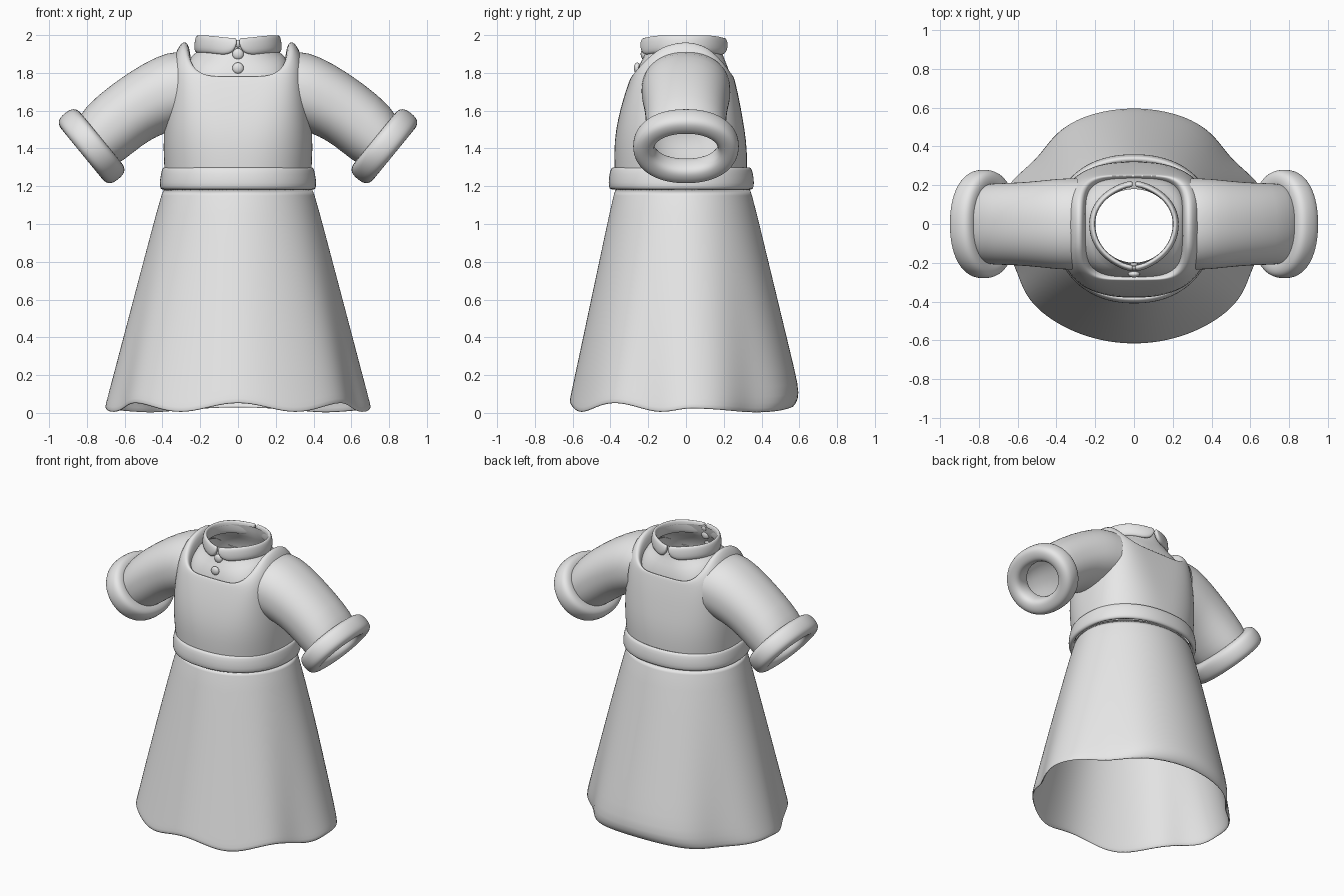
import bpy, bmesh, math
from mathutils import Vector

old = bpy.data.objects.get("Cube")
if old:
    bpy.data.objects.remove(old)

SEGS = 64
ANGLES = [2 * math.pi * i / SEGS for i in range(SEGS)]

cloth = bpy.data.materials.new("pale grey cloth")
cloth.use_nodes = True
grey = (0.8, 0.8, 0.8, 1)
cloth.diffuse_color = grey
cloth.node_tree.nodes["Principled BSDF"].inputs["Base Color"].default_value = grey


def power(v, n):
    return math.copysign(abs(v) ** (2 / n), v)


def ring(rx, front, back, z_front, z_side=None, n=2.0):
    """Rounded horizontal loop whose height may arch up at the sides."""
    rise = 0 if z_side is None else z_side - z_front
    pts = []
    for t in ANGLES:
        s = power(math.sin(t), n)
        y = s * (back if s > 0 else front)
        pts.append(Vector((rx * power(math.cos(t), n), y, z_front + rise * (1 - s * s))))
    return pts


def loft(name, rings, wrap=True, loop=False, mirror=False, thick=0, level=1):
    """Skin a list of point rows with quads, then smooth it."""
    bm = bmesh.new()
    rows = [[bm.verts.new(p) for p in r] for r in rings]
    pairs = list(zip(rows, rows[1:])) + ([(rows[-1], rows[0])] if loop else [])
    for a, b in pairs:
        count = len(a)
        for i in range(count if wrap else count - 1):
            j = (i + 1) % count
            bm.faces.new((a[i], a[j], b[j], b[i]))
    bmesh.ops.recalc_face_normals(bm, faces=bm.faces)
    mesh = bpy.data.meshes.new(name)
    bm.to_mesh(mesh)
    bm.free()
    mesh.materials.append(cloth)
    mesh.shade_smooth()
    obj = bpy.data.objects.new(name, mesh)
    bpy.context.collection.objects.link(obj)
    if mirror:
        mod = obj.modifiers.new("Mirror", 'MIRROR')
        mod.use_mirror_merge = False
    if thick:
        mod = obj.modifiers.new("Solidify", 'SOLIDIFY')
        mod.thickness = thick
    mod = obj.modifiers.new("Subdivision", 'SUBSURF')
    mod.levels = mod.render_levels = level
    return obj


# Skirt: flared cone whose folds and wavy hem grow towards the floor
def bump(deg, centre, width):
    return math.exp(-((deg - centre) / width) ** 2)


def skirt_ring(f, curl=0):
    pts = []
    base = ring(0.395 + 0.315 * f, 0.375 + 0.245 * f, 0.34 + 0.285 * f, 0)
    for t, p in zip(ANGLES, base):
        side = math.degrees(math.asin(max(-1, min(1, math.sin(t)))))
        fold = 1 - f * f * (0.09 * bump(side, 38, 16) + 0.06 * bump(side, -22, 13))
        u = math.radians(side + 90)
        wave = 0.028 + 0.025 * math.cos(7 * u) if side < 0 else 0.012 + 0.012 * math.cos(4 * u)
        p = p * fold
        if side > 0:
            p.y *= 1 - curl * math.sin(t)
        p.z = 1.2 * (1 - f) + wave * f
        pts.append(p)
    return pts


loft("skirt", [skirt_ring(f, c) for f, c in
               ((0, 0), (0.25, 0), (0.5, 0), (0.75, 0), (0.9, 0), (0.96, 0.025), (1, 0.1))],
     thick=0.012)

# Waistband
loft("waistband", [ring(*r, n=2.2) for r in (
    (0.38, 0.36, 0.32, 1.185), (0.405, 0.4, 0.35, 1.18), (0.416, 0.41, 0.36, 1.195),
    (0.413, 0.41, 0.36, 1.24), (0.403, 0.4, 0.35, 1.29), (0.395, 0.39, 0.34, 1.302),
    (0.37, 0.36, 0.31, 1.295))], loop=True)

# Pinafore bodice arching over the shoulders to a square neckline
loft("bodice", [ring(*r) for r in (
    (0.385, 0.375, 0.32, 1.22, 1.22, 2.3), (0.392, 0.38, 0.325, 1.32, 1.32, 2.4),
    (0.397, 0.38, 0.32, 1.44, 1.47, 2.6), (0.378, 0.36, 0.3, 1.56, 1.65, 3),
    (0.355, 0.33, 0.28, 1.67, 1.81, 3.5), (0.335, 0.305, 0.262, 1.745, 1.91, 4),
    (0.3, 0.294, 0.255, 1.772, 1.967, 4.5), (0.278, 0.288, 0.25, 1.782, 1.975, 4.5),
    (0.258, 0.28, 0.243, 1.778, 1.95, 4.5), (0.25, 0.262, 0.225, 1.75, 1.88, 4.5))])

# Blouse yoke and neck
loft("blouse", [ring(*r) for r in (
    (0.28, 0.285, 0.245, 1.68, 1.78, 3.5), (0.265, 0.275, 0.238, 1.78, 1.87, 3.2),
    (0.235, 0.245, 0.215, 1.85, 1.9, 2.6), (0.207, 0.212, 0.19, 1.9, 1.915, 2),
    (0.2, 0.2, 0.18, 1.97, 1.97, 2))])

# Collar: two turned-down halves with rounded corners, pointed front and back
rows = []
STEPS = 36
for i in range(STEPS + 1):
    t = math.radians(-88 + 176 * i / STEPS)
    end = min(1, min(i, STEPS - i) / 5)
    drop = 0.04 + 0.05 * math.sqrt(1 - (1 - end) ** 2)
    depth = (0.205 if t < 0 else 0.185) * (1 + 0.06 * abs(math.sin(t)) ** 12)
    top = 2.0 - 0.015 * abs(math.sin(t)) ** 6
    rows.append([Vector(((0.205 + o) * math.cos(t), (depth + o) * math.sin(t), top - d * drop))
                 for o, d in ((0, 1), (-0.006, 0.5), (-0.004, 0.1), (0.004, 0), (0.016, 0.02),
                              (0.024, 0.3), (0.028, 0.75), (0.022, 1.02), (0.01, 1.06))])
rows = [[sum(rows[0], Vector()) / 9] * 9] + rows + [[sum(rows[-1], Vector()) / 9] * 9]
loft("collar", rows, mirror=True)


# Sleeves: each loop is set by its top and bottom point and its depth
def sleeve_ring(top, bottom, depth):
    top, bottom = Vector((top[0], 0, top[1])), Vector((bottom[0], 0, bottom[1]))
    mid, half = (top + bottom) / 2, (top - bottom) / 2
    return [mid + half * power(math.sin(t), 2.2) + Vector((0, depth * power(math.cos(t), 2.2), 0))
            for t in ANGLES]


loft("sleeve", [sleeve_ring(*r) for r in (
    ((0.28, 1.91), (0.31, 1.51), 0.235), ((0.37, 1.912), (0.39, 1.48), 0.235),
    ((0.5, 1.852), (0.47, 1.445), 0.222), ((0.66, 1.747), (0.56, 1.375), 0.212),
    ((0.82, 1.615), (0.63, 1.32), 0.21), ((0.863, 1.518), (0.687, 1.302), 0.2))], mirror=True)

# Cuffs: thick rounded band around the sleeve end
centre, axis, up = Vector((0.775, 0, 1.412)), Vector((0.77, 0, -0.63)), Vector((0.63, 0, 0.77))
cuff = []
for k in range(16):
    a = 2 * math.pi * k / 16
    along = 0.068 * power(math.cos(a), 2.8)
    out = 0.057 * power(math.sin(a), 2.5)
    cuff.append([centre + axis * along + up * (0.17 + out) * math.sin(t)
                 + Vector((0, (0.224 + out) * power(math.cos(t), 2.2), 0)) for t in ANGLES])
loft("cuff", cuff, loop=True, mirror=True)

# Buttons down the front
for n, (y, z, r) in enumerate(((-0.208, 1.955, 0.02), (-0.222, 1.9, 0.03), (-0.258, 1.825, 0.03))):
    bpy.ops.mesh.primitive_uv_sphere_add(segments=24, ring_count=12, radius=r, location=(0, y, z))
    button = bpy.context.object
    button.name = f"button_{n + 1}"
    button.scale.y = 0.6
    button.data.materials.append(cloth)
    button.data.shade_smooth()
